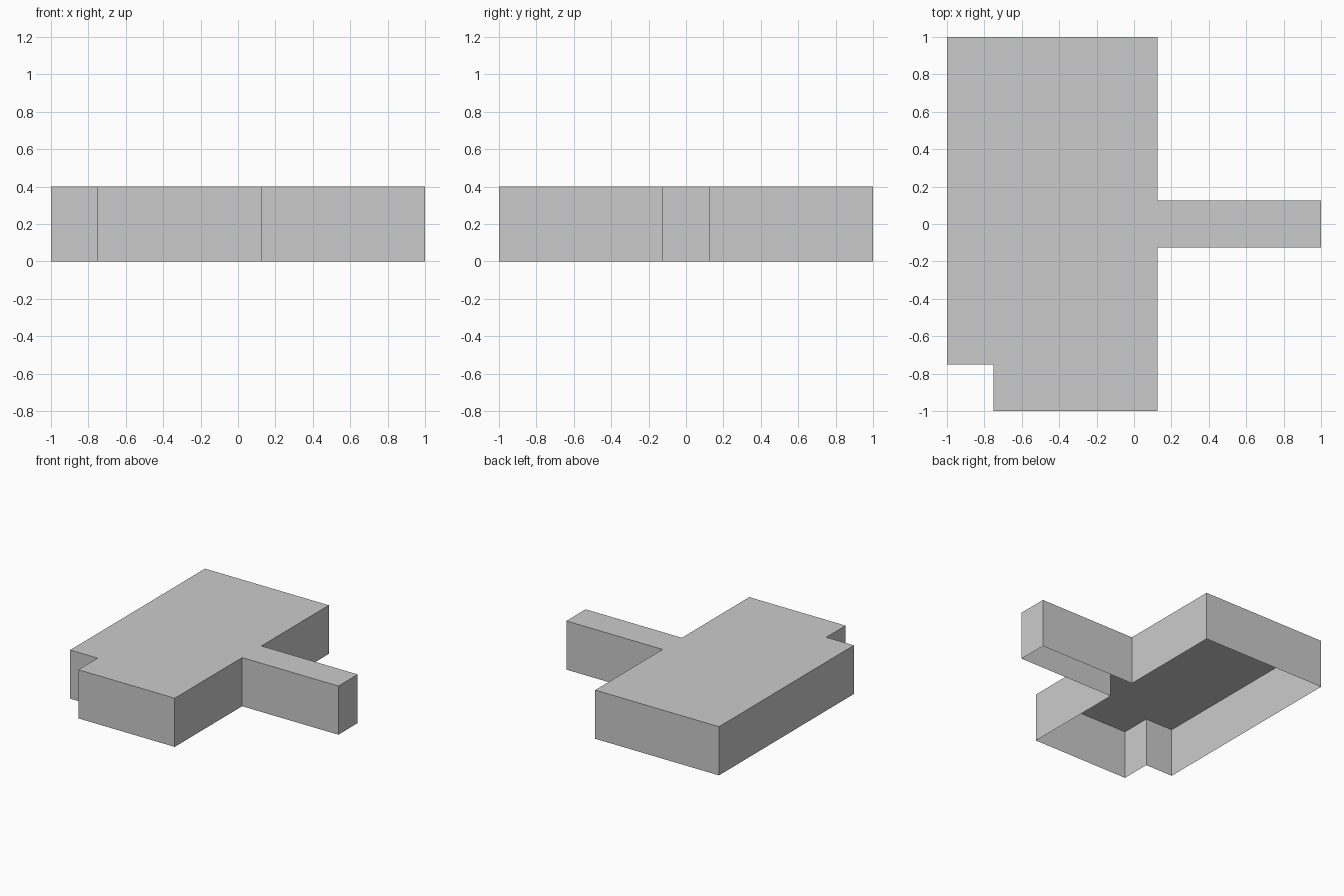
import bpy, bmesh

if "Cube" in bpy.data.objects:
    bpy.data.objects.remove(bpy.data.objects["Cube"])

HEIGHT = 0.4

# Plan outline, counter-clockwise: main block with notched corner and side arm
outline = [(-0.75, -1), (0.125, -1), (0.125, -0.125), (1, -0.125),
           (1, 0.125), (0.125, 0.125), (0.125, 1), (-1, 1),
           (-1, -0.75), (-0.75, -0.75)]

bm = bmesh.new()
top = [bm.verts.new((x, y, HEIGHT)) for x, y in outline]
base = [bm.verts.new((x, y, 0)) for x, y in outline]

# Flat roof; the underside stays open
bm.faces.new(top)

# Outer walls
n = len(outline)
for i in range(n):
    j = (i + 1) % n
    bm.faces.new((base[i], base[j], top[j], top[i]))

mesh = bpy.data.meshes.new("building_shell")
bm.to_mesh(mesh)
bm.free()
bpy.context.collection.objects.link(bpy.data.objects.new("building_shell", mesh))
